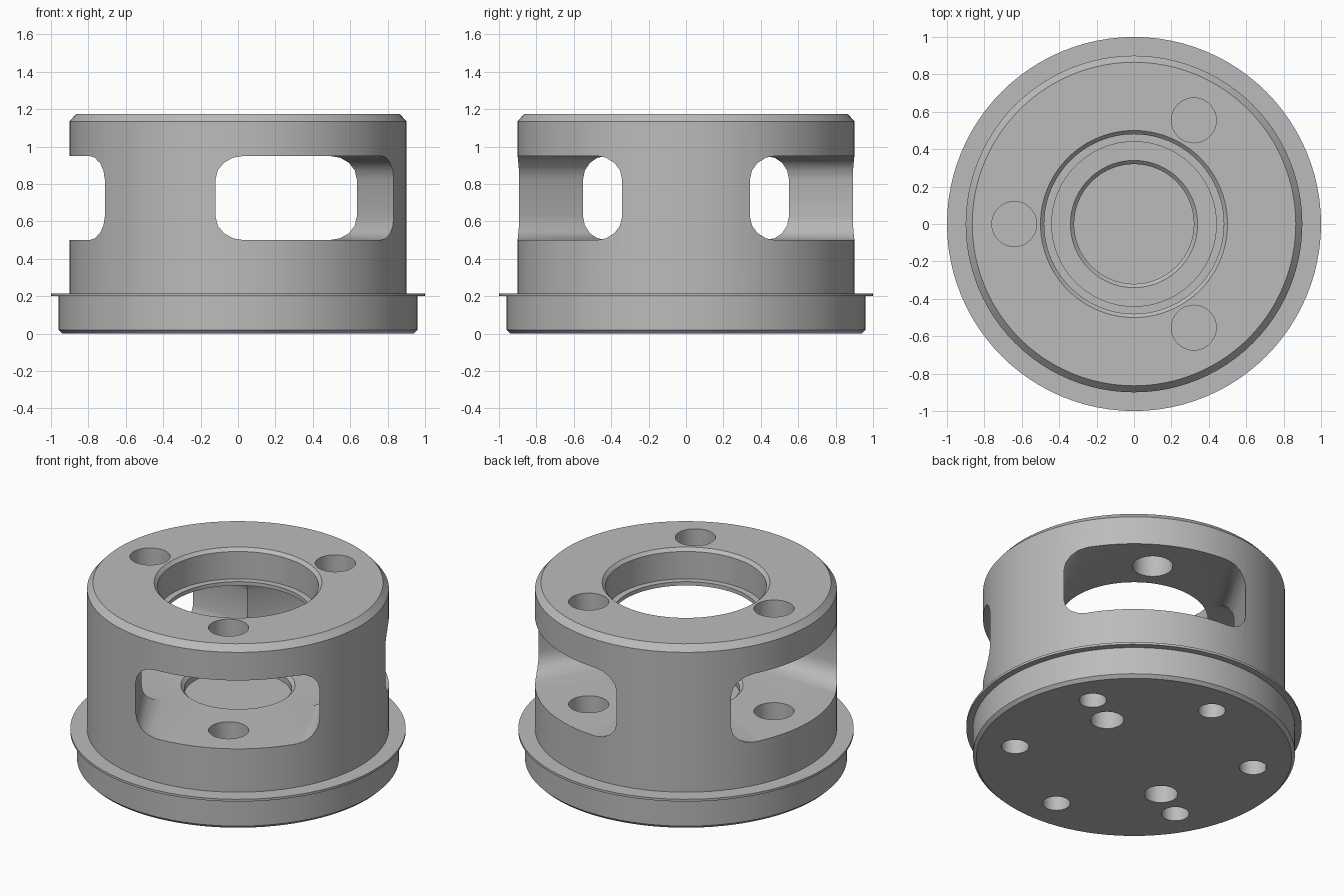
import bpy, bmesh, math
from mathutils import Matrix, Vector

if "Cube" in bpy.data.objects:
    bpy.data.objects.remove(bpy.data.objects["Cube"], do_unlink=True)

SEG = 96
grey = bpy.data.materials.new("machined grey")
grey.use_nodes = True
colour = (0.5, 0.5, 0.5, 1)
grey.diffuse_color = colour
grey.node_tree.nodes["Principled BSDF"].inputs["Base Color"].default_value = colour


def finish(name, bm):
    bmesh.ops.recalc_face_normals(bm, faces=bm.faces)
    mesh = bpy.data.meshes.new(name)
    bm.to_mesh(mesh)
    bm.free()
    mesh.materials.append(grey)
    obj = bpy.data.objects.new(name, mesh)
    bpy.context.scene.collection.objects.link(obj)
    return obj


def lathe(name, profile, centre=(0, 0), seg=SEG):
    """Revolve a (radius, z) profile whose two ends lie on the axis."""
    bm = bmesh.new()
    vs = [bm.verts.new((r, 0, z)) for r, z in profile]
    edges = [bm.edges.new(p) for p in zip(vs, vs[1:])]
    bmesh.ops.spin(bm, geom=vs + edges, cent=(0, 0, 0), axis=(0, 0, 1),
                   angle=math.tau, steps=seg, use_duplicate=False)
    bmesh.ops.remove_doubles(bm, verts=bm.verts, dist=1e-4)
    bmesh.ops.translate(bm, verts=bm.verts, vec=(*centre, 0))
    return finish(name, bm)


def drill(name, radius, z0, z1, dist, degrees):
    a = math.radians(degrees)
    return lathe(name, [(0, z0), (radius, z0), (radius, z1), (0, z1)],
                 (dist * math.cos(a), dist * math.sin(a)), 48)


def window_cutter(degrees, half=0.55, z0=0.5, z1=0.95, r=0.125, steps=4):
    """Rounded rectangular bar running outward from the axis."""
    bm = bmesh.new()
    pts = []
    corners = [(half - r, z1 - r), (r - half, z1 - r), (r - half, z0 + r), (half - r, z0 + r)]
    for q, (y, z) in enumerate(corners):
        for i in range(steps + 1):
            t = math.radians(90 * (q + i / steps))
            pts.append(bm.verts.new((-0.05, y + r * math.cos(t), z + r * math.sin(t))))
    face = bm.faces.new(pts)
    ext = bmesh.ops.extrude_face_region(bm, geom=[face], use_keep_orig=True)
    moved = [v for v in ext["geom"] if isinstance(v, bmesh.types.BMVert)]
    bmesh.ops.translate(bm, verts=moved, vec=Vector((1.3, 0, 0)))
    bmesh.ops.rotate(bm, verts=bm.verts, cent=(0, 0, 0),
                     matrix=Matrix.Rotation(math.radians(degrees), 3, 'Z'))
    return finish("window_cutter", bm)


# Turned body: chamfered base, thin flange, drum, stepped top bore
body = lathe("housing", [
    (0, 0), (0.94, 0), (0.96, 0.02), (0.96, 0.2), (1, 0.2), (1, 0.215),
    (0.9, 0.215), (0.9, 1.135), (0.865, 1.175), (0.5, 1.175), (0.48, 1.155),
    (0.48, 0.975), (0.44, 0.975), (0.44, 0.7), (0, 0.7)])

# Three side windows meeting in the middle, with a bolt hole above and below each
cutters = [window_cutter(a) for a in (60, 180, 300)]
cutters += [drill("bolt_cutter", 0.12, 0.28, 1.3, 0.64, a) for a in (60, 180, 300)]

# Shallow chamfered recess in the chamber floor
cutters.append(lathe("recess_cutter", [
    (0, 0.44), (0.32, 0.44), (0.32, 0.48), (0.35, 0.51), (0.35, 0.6), (0, 0.6)]))

# Blind holes in the underside
cutters += [drill("base_cutter", 0.082, -0.1, 0.22, 0.72, 30 + 60 * k) for k in range(6)]
cutters += [drill("dowel_cutter", 0.1, -0.1, 0.22, 0.47, a) for a in (30, 210)]

# Cut everything out, then discard the cutters
bpy.ops.object.select_all(action='DESELECT')
body.select_set(True)
bpy.context.view_layer.objects.active = body
for c in cutters:
    c.hide_render = True
    mod = body.modifiers.new("cut", 'BOOLEAN')
    mod.operation, mod.solver, mod.object = 'DIFFERENCE', 'EXACT', c
    bpy.ops.object.modifier_apply(modifier=mod.name)
    bpy.data.objects.remove(c, do_unlink=True)

bpy.ops.object.shade_smooth_by_angle(angle=math.radians(30))
